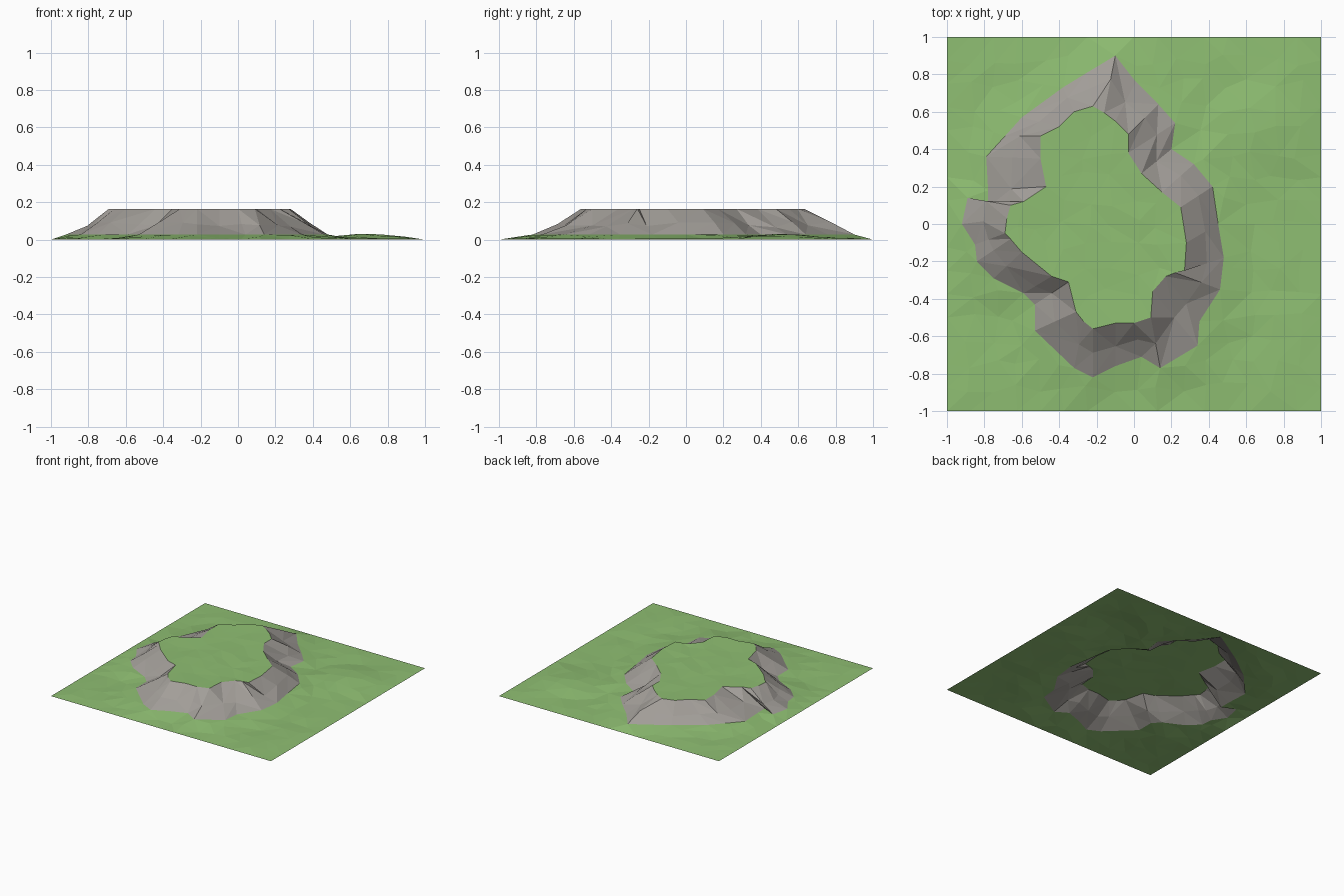
import bpy, random
from mathutils import Vector
from mathutils.geometry import delaunay_2d_cdt, intersect_point_line

if "Cube" in bpy.data.objects:
    bpy.data.objects.remove(bpy.data.objects["Cube"])

random.seed(4)
TOP, FOOT = 0.165, 0.027

# Cliff outline, clockwise: foot x, foot y, rim x, rim y
CLIFF = [
    (-.10, .90, -.16, .595), (.01, .76, -.10, .55), (.13, .64, -.03, .48),
    (.22, .54, -.03, .38), (.20, .40, .04, .27), (.32, .32, .15, .17),
    (.42, .20, .25, .09), (.45, 0, .28, -.10), (.48, -.18, .27, -.25),
    (.46, -.35, .22, -.26), (.35, -.52, .17, -.28), (.34, -.65, .10, -.36),
    (.14, -.77, .09, -.50), (.04, -.71, 0, -.53), (-.10, -.76, -.10, -.53),
    (-.22, -.82, -.22, -.56), (-.32, -.77, -.27, -.52), (-.53, -.57, -.31, -.47),
    (-.53, -.43, -.35, -.31), (-.59, -.37, -.44, -.28), (-.75, -.29, -.60, -.15),
    (-.84, -.20, -.66, -.08), (-.85, -.11, -.69, -.05), (-.92, 0, -.68, .03),
    (-.89, .14, -.66, .10), (-.78, .09, -.59, .12), (-.78, .18, -.47, .20),
    (-.79, .36, -.50, .35), (-.69, .47, -.50, .47), (-.60, .57, -.40, .52),
    (-.38, .73, -.32, .60), (-.25, .81, -.22, .63)]
foot = [Vector(c[:2]) for c in CLIFF]
rim = [Vector(c[2:]) for c in CLIFF]
N = len(CLIFF)


def material(name, rgb):
    m = bpy.data.materials.new(name)
    m.diffuse_color = (*rgb, 1)
    m.use_nodes = True
    m.node_tree.nodes["Principled BSDF"].inputs["Base Color"].default_value = m.diffuse_color
    return m


def add_mesh(name, verts, faces, mat):
    me = bpy.data.meshes.new(name)
    me.from_pydata(verts, [], faces)
    me.materials.append(mat)
    ob = bpy.data.objects.new(name, me)
    bpy.context.collection.objects.link(ob)
    return ob


def inside(p, loop):
    hit = False
    for a, b in zip(loop, loop[1:] + loop[:1]):
        if (a.y > p.y) != (b.y > p.y):
            if p.x < a.x + (p.y - a.y) / (b.y - a.y) * (b.x - a.x):
                hit = not hit
    return hit


def distance(p, loop):
    best = 9
    for a, b in zip(loop, loop[1:] + loop[:1]):
        t = min(1, max(0, intersect_point_line(p, a, b)[1]))
        best = min(best, (p - a.lerp(b, t)).length)
    return best


def scatter(steps=16):
    """Jittered grid over the square tile, with straight borders."""
    pts = []
    for i in range(steps + 1):
        for j in range(steps + 1):
            p = Vector((2 * i / steps - 1, 2 * j / steps - 1))
            if 0 < i < steps and 0 < j < steps:
                p += Vector((random.uniform(-.03, .03), random.uniform(-.03, .03)))
            pts.append(p)
    return pts


def patch(name, loop, keep_inside, height, mat):
    """Low-poly grass, triangulated on one side of a closed loop."""
    pts = loop + [p for p in scatter()
                  if inside(p, loop) == keep_inside and distance(p, loop) > .045]
    edges = [(i, (i + 1) % N) for i in range(N)]
    vs, _, fs, *_ = delaunay_2d_cdt(pts, edges, [], 0, 1e-5)
    fs = [f for f in fs
          if inside(sum((vs[i] for i in f), Vector((0, 0))) / len(f), loop) == keep_inside]
    used = sorted({i for f in fs for i in f})
    index = {v: k for k, v in enumerate(used)}
    add_mesh(name, [(vs[i].x, vs[i].y, height(vs[i])) for i in used],
             [[index[i] for i in f] for f in fs], mat)


def ground_height(p):
    if max(abs(p.x), abs(p.y)) > .99:
        return 0
    d = distance(p, foot)
    if d < 1e-4:
        return FOOT
    mound = .034 * max(0, 1 - (p - Vector((.7, .5))).length / .32)
    return max(FOOT * max(0, 1 - d / .16), mound) + random.uniform(0, .007)


def top_height(p):
    return TOP if distance(p, rim) < 1e-4 else TOP - random.uniform(0, .006)


grass = material("grass_green", (.275, .52, .17))
rock = material("rock_grey", (.36, .34, .315))

# Grass around the cliff and on the plateau
patch("ground", foot, False, ground_height, grass)
patch("plateau_top", rim, True, top_height, grass)

# Faceted cliff: foot, ledge and rim loops joined by triangles
verts = [(*p, FOOT) for p in foot]
for a, b in zip(rim, foot):
    m = a.lerp(b, random.uniform(.48, .62))
    verts.append((*m, random.uniform(.065, .095)))
verts += [(*p, TOP) for p in rim]
faces = []
for row in (0, N):
    for i in range(N):
        a, b = row + i, row + (i + 1) % N
        c, d = b + N, a + N
        if random.random() < .5:
            faces += [(a, d, c), (a, c, b)]
        else:
            faces += [(a, d, b), (b, d, c)]
add_mesh("cliff", verts, faces, rock)
